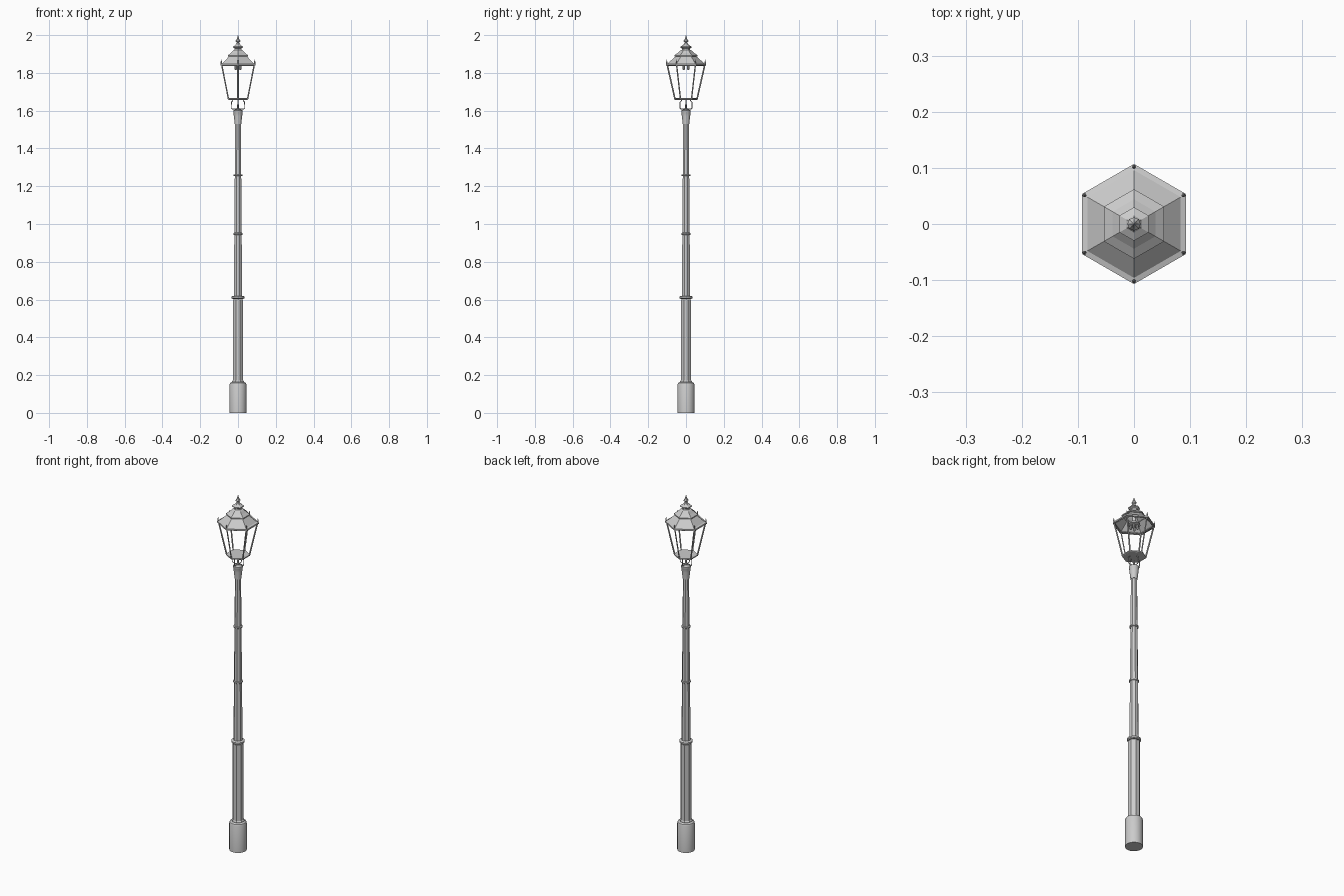
import bpy, bmesh
from math import sin, cos, pi
from mathutils import Vector

if "Cube" in bpy.data.objects:
    bpy.data.objects.remove(bpy.data.objects["Cube"])


def lathe(name, profile, sides, turn=0.0, at=(0, 0), cap=True, smooth=False):
    """Revolve (radius, z) points into a faceted solid or open shell."""
    bm = bmesh.new()
    rings = []
    for r, z in profile:
        rings.append([bm.verts.new((at[0] + r * cos(turn + 2 * pi * i / sides),
                                    at[1] + r * sin(turn + 2 * pi * i / sides), z))
                      for i in range(sides)])
    for a, b in zip(rings, rings[1:]):
        for i in range(sides):
            j = (i + 1) % sides
            bm.faces.new((a[i], a[j], b[j], b[i]))
    if cap:
        bm.faces.new(rings[0][::-1])
        bm.faces.new(rings[-1])
    me = bpy.data.meshes.new(name)
    bm.to_mesh(me)
    bm.free()
    ob = bpy.data.objects.new(name, me)
    bpy.context.collection.objects.link(ob)
    if smooth:
        bpy.ops.object.select_all(action='DESELECT')
        ob.select_set(True)
        bpy.context.view_layer.objects.active = ob
        bpy.ops.object.shade_smooth_by_angle()
    return ob


def rod(name, points, radius, cyclic=False):
    """Thin square bar following a path."""
    cu = bpy.data.curves.new(name, 'CURVE')
    cu.dimensions = '3D'
    cu.bevel_depth = radius
    cu.bevel_resolution = 0
    cu.use_fill_caps = True
    sp = cu.splines.new('POLY')
    sp.points.add(len(points) - 1)
    for p, co in zip(sp.points, points):
        p.co = (*co, 1)
    sp.use_cyclic_u = cyclic
    ob = bpy.data.objects.new(name, cu)
    bpy.context.collection.objects.link(ob)
    return ob


def polar(r, a, z):
    return Vector((r * cos(a), r * sin(a), z))


HEX = pi / 2      # hexagon corners point along y
OCT = pi / 8

# Round foot
lathe("base", [(.045, 0), (.045, .15), (.042, .158), (.034, .163)], 24, smooth=True)

# Octagonal post: wide lower part, tapering upper part
lathe("lower_shaft", [(.030, .16), (.030, .60)], 8, OCT)
lathe("lower_shaft_foot", [(.033, .16), (.033, .168), (.030, .172)], 8, OCT)
lathe("upper_shaft", [(.024, .61), (.021, .945), (.0185, 1.255), (.016, 1.54)], 8, OCT)

# Collars on the post
for name, z, r, h in (("lower_collar", .612, .035, .016),
                      ("middle_collar", .948, .025, .012),
                      ("upper_collar", 1.258, .0235, .010)):
    lathe(name, [(r * .85, z - h / 2), (r, z - h / 4), (r, z + h / 4), (r * .8, z + h / 2)],
          16, smooth=True)

# Flared head of the post and the stem into the lantern
lathe("post_head", [(.018, 1.53), (.019, 1.545), (.022, 1.57), (.024, 1.59),
                    (.025, 1.592), (.025, 1.602), (.012, 1.606)], 16, smooth=True)
lathe("stem", [(.007, 1.60), (.007, 1.615), (.004, 1.618), (.004, 1.632), (.001, 1.638)], 8)

# Four curved brackets holding the lantern
for k in range(4):
    a = k * pi / 2
    r = .036 if k % 2 == 0 else .032
    rod("bracket", [polar(.004, a, 1.609), polar(r - .005, a, 1.609), polar(r, a, 1.615),
                    polar(r - .001, a, 1.645), polar(r - .008, a, 1.652),
                    polar(r - .008, a, 1.66)], .0025)

# Lantern floor and frame
lathe("lantern_floor", [(.058, 1.657), (.062, 1.659), (.062, 1.665), (.055, 1.666)], 6, HEX)
corners = [HEX + i * pi / 3 for i in range(6)]
for a in corners:
    rod("corner_bar", [polar(.058, a, 1.66), polar(.100, a, 1.845)], .004)
    lathe("corner_spike", [(.003, 1.845), (.0035, 1.858), (.0005, 1.872)], 6,
          at=polar(.102, a, 0)[:2])
rod("top_rail", [polar(.099, a, 1.84) for a in corners], .004, True)

# Stepped hexagonal roof, open underneath
lathe("roof", [(.097, 1.838), (.107, 1.840), (.107, 1.848), (.096, 1.851), (.056, 1.886),
               (.062, 1.888), (.062, 1.893), (.044, 1.905), (.030, 1.918), (.022, 1.922),
               (.020, 1.930)], 6, HEX, cap=False)

# Cap and pointed finial
lathe("roof_cap", [(.018, 1.928), (.030, 1.934), (.030, 1.939), (.015, 1.948),
                   (.010, 1.956)], 6, HEX)
lathe("finial", [(.008, 1.954), (.006, 1.961), (.012, 1.966), (.012, 1.971),
                 (.007, 1.979), (.003, 1.991), (.0005, 2.0)], 8)

# Lamp cluster hanging under the roof
lathe("lamp_holder", [(.020, 1.838), (.032, 1.841), (.030, 1.850), (.008, 1.856),
                      (.008, 1.915)], 12)
for k in range(4):
    p = polar(.017, pi / 4 + k * pi / 2, 0)
    lathe("lamp", [(.003, 1.815), (.0065, 1.819), (.007, 1.826), (.005, 1.842)], 8, at=p[:2],
          smooth=True)
